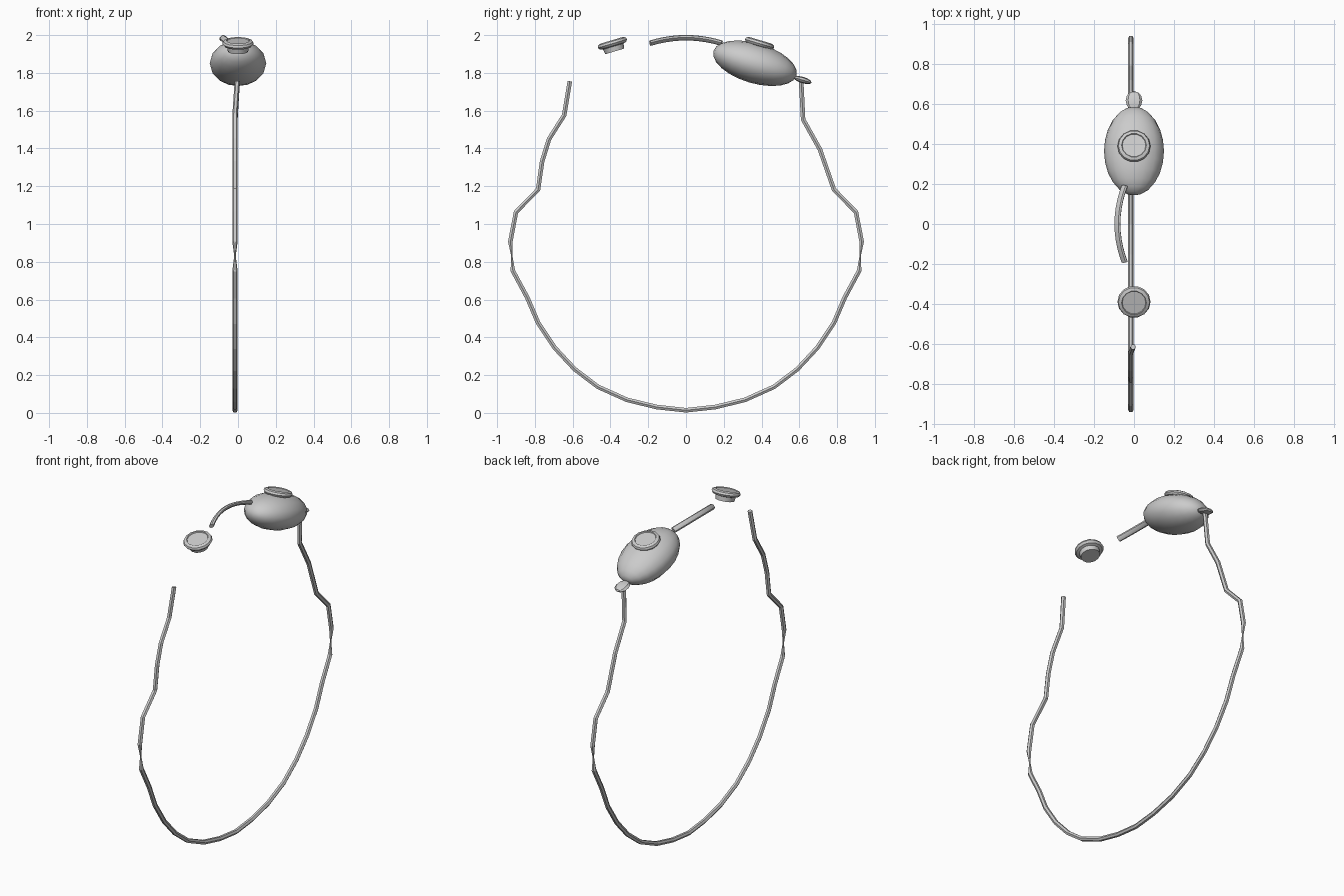
import bpy, bmesh, math
from mathutils import Vector, Matrix

if "Cube" in bpy.data.objects:
    bpy.data.objects.remove(bpy.data.objects["Cube"])

grey = bpy.data.materials.new("light_grey")
grey.diffuse_color = (0.6, 0.6, 0.6, 1)
grey.use_nodes = True
grey.node_tree.nodes["Principled BSDF"].inputs["Base Color"].default_value = grey.diffuse_color
TILT = math.radians(-16.5)


def finish(name, bm, smooth=30):
    bmesh.ops.recalc_face_normals(bm, faces=bm.faces)
    me = bpy.data.meshes.new(name)
    bm.to_mesh(me)
    bm.free()
    ob = bpy.data.objects.new(name, me)
    bpy.context.collection.objects.link(ob)
    me.materials.append(grey)
    if smooth:
        bpy.ops.object.select_all(action='DESELECT')
        ob.select_set(True)
        bpy.context.view_layer.objects.active = ob
        bpy.ops.object.shade_smooth_by_angle(angle=math.radians(smooth))
    return ob


def ellipsoid(name, centre, radii, tilt, segs, rings, smooth):
    # poles lie along the y axis
    bm = bmesh.new()
    bmesh.ops.create_uvsphere(bm, u_segments=segs, v_segments=rings, radius=1)
    m = (Matrix.Translation(centre) @ Matrix.Rotation(tilt, 4, 'X')
         @ Matrix.Diagonal((*radii, 1)) @ Matrix.Rotation(math.pi / 2, 4, 'X'))
    bm.transform(m)
    return finish(name, bm, smooth)


def lathe(name, profile, centre, tilt, sides=14):
    bm = bmesh.new()
    rings = [[bm.verts.new((r * math.cos(2 * math.pi * i / sides),
                            r * math.sin(2 * math.pi * i / sides), z))
              for i in range(sides)] for r, z in profile]
    for a, b in zip(rings, rings[1:]):
        for i in range(sides):
            j = (i + 1) % sides
            bm.faces.new((a[i], a[j], b[j], b[i]))
    bm.faces.new(rings[0])
    bm.faces.new(rings[-1])
    bm.transform(Matrix.Translation(centre) @ Matrix.Rotation(tilt, 4, 'X'))
    return finish(name, bm)


def tube(name, points, radii, side, sides, smooth, flat=1.0):
    # sweep a small polygon along points; "side" is the fixed cross direction
    bm = bmesh.new()
    pts = [Vector(p) for p in points]
    side = Vector(side).normalized()
    rings = []
    for k, p in enumerate(pts):
        d1 = (p - pts[max(k - 1, 0)]).normalized()
        d2 = (pts[min(k + 1, len(pts) - 1)] - p).normalized()
        up = side.cross(d1 + d2).normalized()
        rings.append([bm.verts.new(p + radii[k] * (
            side * math.cos(2 * math.pi * i / sides)
            + up * flat * math.sin(2 * math.pi * i / sides)))
            for i in range(sides)])
    for a, b in zip(rings, rings[1:]):
        for i in range(sides):
            j = (i + 1) % sides
            bm.faces.new((a[i], a[j], b[j], b[i]))
    bm.faces.new(rings[0])
    bm.faces.new(rings[-1])
    return finish(name, bm, smooth)


# hanging cord: shared lower loop, different upper ends
loop = [(0.783, 1.183), (0.90, 1.063), (0.93, 0.907), (0.922, 0.83), (0.917, 0.753),
        (0.84, 0.61), (0.783, 0.477), (0.695, 0.345), (0.59, 0.232),
        (0.466, 0.138), (0.312, 0.069), (0.155, 0.031)]
left_top = [(-0.615, 1.756), (-0.645, 1.576), (-0.725, 1.45), (-0.762, 1.33)]
right_top = [(0.709, 1.395), (0.62, 1.554), (0.61, 1.75)]
path = left_top + [(-y, z) for y, z in loop] + [(0, 0.014)] + loop[::-1] + right_top
cord = [(-0.004 if z > 1.7 else -0.016, y, z) for y, z in path]
radii = [0.004 if abs(z - 0.83) < 0.01 else 0.014 for y, z in path]
tube("cord", cord, radii, (1, 0, 0), 6, 0)

# short leaning band at the top
band = []
for i in range(11):
    y = -0.19 + 0.038 * i
    k = 1 - (y / 0.19) ** 2
    band.append((-0.047 - 0.036 * k, y, 1.957 + 0.029 * k))
tube("band", band, [0.018] * 11, (0.77, 0, 0.64), 8, 40, 0.65)

# egg-shaped body and the small bead at its tail
ellipsoid("body", (0, 0.365, 1.851), (0.15, 0.229, 0.106), TILT, 16, 12, 60)
ellipsoid("tail_bead", (0, 0.618, 1.762), (0.042, 0.049, 0.017), TILT, 8, 6, 30)

# stepped round caps, one on the body and one loose
cap = [(0.054, -0.045), (0.058, -0.018), (0.074, -0.014), (0.083, -0.002),
       (0.078, 0.010), (0.062, 0.016), (0.059, 0.011)]
lathe("body_cap", cap, (0, 0.39, 1.957), TILT)
lathe("loose_cap", cap, (0, -0.39, 1.957), -TILT)
